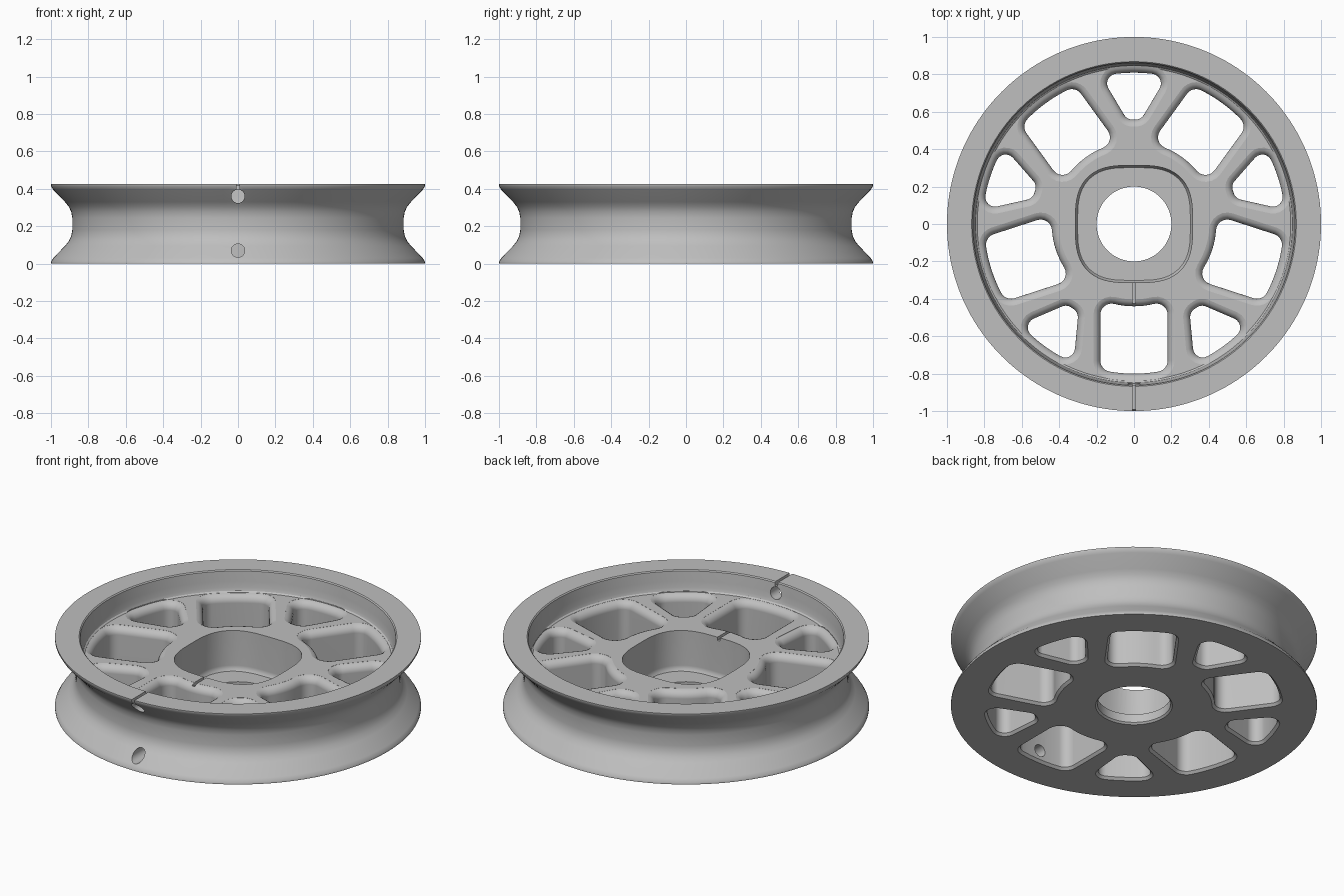
import bpy, bmesh, math
from mathutils import Vector, Matrix

if "Cube" in bpy.data.objects:
    bpy.data.objects.remove(bpy.data.objects["Cube"])

H = 0.425      # wheel height
WEB = 0.30     # top of the spoke web
FILLET = 0.045

metal = bpy.data.materials.new("light grey metal")
metal.use_nodes = True
GREY = (0.52, 0.52, 0.52, 1)
metal.diffuse_color = GREY
metal.node_tree.nodes["Principled BSDF"].inputs["Base Color"].default_value = GREY


def make_object(name, bm):
    bmesh.ops.recalc_face_normals(bm, faces=bm.faces)
    mesh = bpy.data.meshes.new(name)
    bm.to_mesh(mesh)
    bm.free()
    mesh.materials.append(metal)
    obj = bpy.data.objects.new(name, mesh)
    bpy.context.collection.objects.link(obj)
    return obj


def lathe(name, profile, steps=160):
    """Spin a closed (radius, z) profile round the z axis."""
    bm = bmesh.new()
    rings = []
    for i in range(steps):
        a = 2 * math.pi * i / steps
        rings.append([bm.verts.new((r * math.cos(a), r * math.sin(a), z)) for r, z in profile])
    n = len(profile)
    for i in range(steps):
        a, b = rings[i], rings[(i + 1) % steps]
        for j in range(n):
            k = (j + 1) % n
            bm.faces.new((a[j], b[j], b[k], a[k]))
    return make_object(name, bm)


def loft(name, layers):
    """Closed solid through equal-length loops of (x, y) at given heights."""
    bm = bmesh.new()
    loops = [[bm.verts.new((x, y, z)) for x, y in pts] for z, pts in layers]
    n = len(loops[0])
    for a, b in zip(loops, loops[1:]):
        for j in range(n):
            k = (j + 1) % n
            bm.faces.new((a[j], a[k], b[k], b[j]))
    bm.faces.new(loops[0][::-1])
    bm.faces.new(loops[-1])
    return make_object(name, bm)


def arc(radius, half_width, steps=8):
    """Points on a circle about the origin, spread about the +y axis."""
    half = math.asin(half_width / radius)
    angles = [half * (1 - 2 * i / steps) for i in range(steps + 1)]
    return [(radius * math.sin(a), radius * math.cos(a)) for a in angles]


def offset_outline(core, d, steps=6):
    """Counter-clockwise outline grown by d, rounding the convex corners."""
    out = []
    n = len(core)
    for i in range(n):
        p, q, s = (Vector(core[(i + k) % n]) for k in (-1, 0, 1))
        e, f = (q - p).normalized(), (s - q).normalized()
        normal_angle = math.atan2(-e.x, e.y)
        turn = math.atan2(e.x * f.y - e.y * f.x, e.dot(f))
        fractions = [k / steps for k in range(steps + 1)] if turn > 0.3 else [0.5]
        for u in fractions:
            t = normal_angle + turn * u
            out.append((q.x + d * math.cos(t), q.y + d * math.sin(t)))
    return out


def window_cutter(name, core, radius, angle):
    """Window with a chamfered bottom edge and a rounded top edge."""
    steps = [(-0.05, 0.014), (0, 0.014), (0.014, 0)]
    for i in range(6):
        t = math.radians(16 * i)
        steps.append((WEB - FILLET + FILLET * math.sin(t), FILLET * (1 - math.cos(t))))
    steps.append((WEB + 0.02, steps[-1][1]))
    obj = loft(name, [(z, offset_outline(core, radius + d)) for z, d in steps])
    obj.data.transform(Matrix.Rotation(math.radians(angle), 4, 'Z'))
    return obj


def pocket_outline(grow):
    """Rounded square about the hub."""
    pts = []
    for i in range(96):
        a = 2 * math.pi * i / 96
        r = 0.332 + grow + 0.019 * math.cos(4 * a - math.pi)
        pts.append((r * math.cos(a), r * math.sin(a)))
    return pts


def box(name, lo, hi):
    (x0, y0, z0), (x1, y1, z1) = lo, hi
    loop = [(x0, y0), (x1, y0), (x1, y1), (x0, y1)]
    return loft(name, [(z0, loop), (z1, loop)])


def radial_hole(name, z, radius, y0, y1):
    bm = bmesh.new()
    place = Matrix.Translation((0, (y0 + y1) / 2, z)) @ Matrix.Rotation(math.pi / 2, 4, 'X')
    bmesh.ops.create_cone(bm, cap_ends=True, segments=28, radius1=radius,
                          radius2=radius, depth=y1 - y0, matrix=place)
    return make_object(name, bm)


# Rim, web and bore in one turned section
half = [(1, 0.0), (1, 0.01), (0.988, 0.03), (0.925, 0.095), (0.905, 0.12),
        (0.892, 0.147), (0.886, 0.18)]
outer = half + [(r, H - z) for r, z in reversed(half)]
recess = [(0.868, H), (0.862, H - 0.006), (0.856, 0.36), (0.853, 0.325), (0.847, 0.307), (0.838, WEB)]
bore = [(0.2, WEB), (0.2, 0.01), (0.21, 0)]
wheel = lathe("wheel", outer + recess + bore)

# Five wide and five small windows between the spokes
wide = arc(0.74, 0.12) + arc(0.5, 0.12)[::-1]
small = arc(0.757, 0.092) + [(-0.008, 0.61), (0.008, 0.61)]
cutters = []
for i in range(5):
    cutters.append(window_cutter("wide_window_cutter", wide, 0.06, 180 + 72 * i))
    cutters.append(window_cutter("small_window_cutter", small, 0.052, 72 * i))

# Hub pocket, valve holes and alignment grooves
cutters += [
    loft("hub_pocket_cutter", [(0.06, pocket_outline(-0.012)), (0.072, pocket_outline(-0.004)),
                               (0.09, pocket_outline(0)), (WEB + 0.05, pocket_outline(0))]),
    radial_hole("lower_valve_hole_cutter", 0.07, 0.036, -1.1, -0.7),
    radial_hole("upper_valve_hole_cutter", 0.36, 0.036, -1.1, -0.8),
    box("rim_groove_cutter", (-0.009, -1.1, H - 0.025), (0.009, -0.83, H + 0.1)),
    box("hub_groove_cutter", (-0.009, -0.425, WEB - 0.02), (0.009, -0.29, WEB + 0.05)),
]

bpy.context.view_layer.objects.active = wheel
for cutter in cutters:
    cutter.hide_render = True
    mod = wheel.modifiers.new("cut", 'BOOLEAN')
    mod.operation, mod.solver, mod.object = 'DIFFERENCE', 'EXACT', cutter
    bpy.ops.object.modifier_apply(modifier=mod.name)
    bpy.data.objects.remove(cutter)

# Smooth shading with crisp edges
bpy.ops.object.select_all(action='DESELECT')
wheel.select_set(True)
bpy.ops.object.shade_smooth_by_angle(angle=math.radians(32))
wheel.modifiers.new("even normals", 'WEIGHTED_NORMAL').keep_sharp = True
